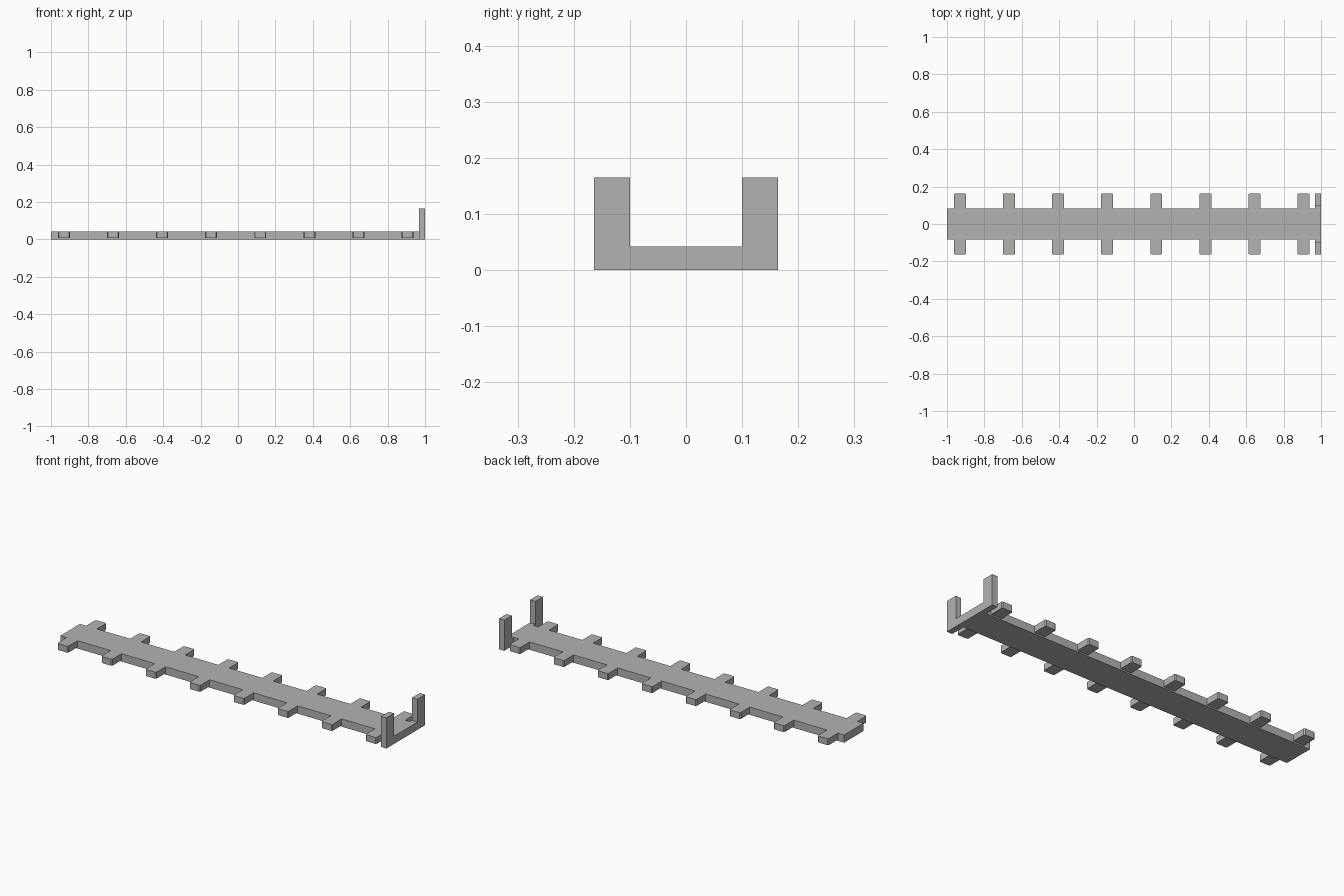
import bpy
import bmesh

if "Cube" in bpy.data.objects:
    bpy.data.objects.remove(bpy.data.objects["Cube"])

grey = bpy.data.materials.new("plain grey")
grey.use_nodes = True
COLOUR = (0.45, 0.45, 0.45, 1)
grey.diffuse_color = COLOUR
grey.node_tree.nodes["Principled BSDF"].inputs["Base Color"].default_value = COLOUR


def prism(name, outline, axis, low, high):
    """Extrude a closed outline along x (outline in y, z) or z (outline in x, y)."""
    bm = bmesh.new()
    place = (lambda a, b: (low, a, b)) if axis == "x" else (lambda a, b: (a, b, low))
    face = bm.faces.new([bm.verts.new(place(a, b)) for a, b in outline])
    moved = bmesh.ops.extrude_face_region(bm, geom=[face])["geom"]
    step = (high - low, 0, 0) if axis == "x" else (0, 0, high - low)
    bmesh.ops.translate(bm, vec=step, verts=[v for v in moved if isinstance(v, bmesh.types.BMVert)])
    bmesh.ops.recalc_face_normals(bm, faces=bm.faces)
    mesh = bpy.data.meshes.new(name)
    bm.to_mesh(mesh)
    bm.free()
    mesh.materials.append(grey)
    obj = bpy.data.objects.new(name, mesh)
    bpy.context.collection.objects.link(obj)
    return obj


HALF = 0.164      # half of the overall width
DECK = 0.083      # half of the deck width
TOP = 0.042       # deck height
FRAME_X = 0.968   # inner face of the end frame

# Long flat deck
prism("deck", [(-1, -DECK), (FRAME_X, -DECK), (FRAME_X, DECK), (-1, DECK)], "z", 0, TOP)

# Side tabs with small chamfers at their tips
W, C = 0.032, 0.005
for i in range(8):
    x = -0.931 + i * 0.2625
    for side, s in (("left", 1), ("right", -1)):
        tab = [(x - W, s * DECK), (x + W, s * DECK), (x + W, s * (HALF - C)),
               (x + W - C, s * HALF), (x - W + C, s * HALF), (x - W, s * (HALF - C))]
        prism(f"{side}_tab_{i + 1}", tab, "z", 0.007, TOP)

# U-shaped frame with two upright posts
half_u = [(HALF, 0), (HALF, 0.165), (0.1, 0.165), (0.1, TOP)]
prism("end_frame", half_u + [(-y, z) for y, z in reversed(half_u)], "x", FRAME_X, 1)
